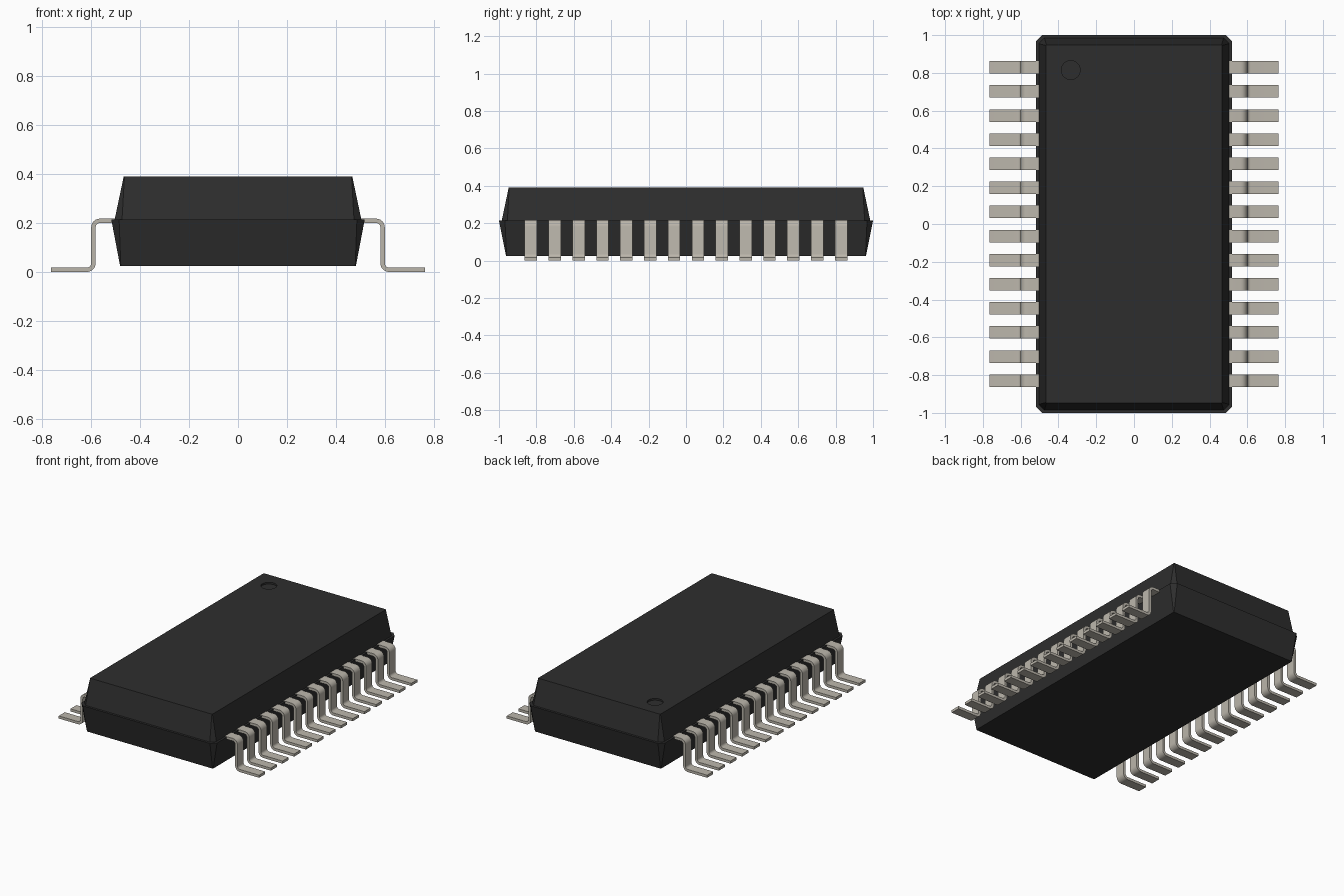
import bpy, bmesh, math
from mathutils import Vector

cube = bpy.data.objects.get("Cube")
if cube:
    bpy.data.objects.remove(cube, do_unlink=True)


def material(name, rgb, rough, metal=0.0):
    m = bpy.data.materials.new(name)
    m.use_nodes = True
    m.diffuse_color = (*rgb, 1)
    b = m.node_tree.nodes["Principled BSDF"]
    b.inputs["Base Color"].default_value = (*rgb, 1)
    b.inputs["Roughness"].default_value = rough
    b.inputs["Metallic"].default_value = metal
    return m


black = material("black plastic", (0.027, 0.027, 0.027), 0.6)
tin = material("tinned metal", (0.50, 0.47, 0.41), 0.4)


def make_object(name, bm, mat):
    bmesh.ops.recalc_face_normals(bm, faces=bm.faces)
    mesh = bpy.data.meshes.new(name)
    bm.to_mesh(mesh)
    bm.free()
    mesh.materials.append(mat)
    ob = bpy.data.objects.new(name, mesh)
    bpy.context.collection.objects.link(ob)
    return ob


def select_only(ob):
    bpy.ops.object.select_all(action='DESELECT')
    ob.select_set(True)
    bpy.context.view_layer.objects.active = ob


# Body: octagonal rings whose corner chamfers shrink towards top and bottom
def ring(bm, hx, hy, z, c):
    pts = []
    for sx, sy in ((1, 1), (-1, 1), (-1, -1), (1, -1)):
        a = (sx * hx, sy * (hy - c), z)
        b = (sx * (hx - c), sy * hy, z)
        pts += [a, b] if sx * sy > 0 else [b, a]
    return [bm.verts.new(p) for p in pts]


bm = bmesh.new()
rings = [ring(bm, *r) for r in (
    (0.482, 0.962, 0.025, 0.003),   # underside
    (0.518, 1.000, 0.215, 0.032),   # lower mould half at the seam
    (0.504, 0.985, 0.215, 0.030),   # upper mould half at the seam
    (0.467, 0.948, 0.391, 0.003),   # top
)]
for lo, hi in zip(rings, rings[1:]):
    for i in range(8):
        j = (i + 1) % 8
        bm.faces.new((lo[i], lo[j], hi[j], hi[i]))
bm.faces.new(rings[0])
bm.faces.new(rings[-1])
body = make_object("body", bm, black)

# Shallow round orientation mark sunk into the top
bpy.ops.mesh.primitive_cylinder_add(vertices=32, radius=0.05, depth=0.04,
                                    location=(-0.335, 0.815, 0.399))
cutter = bpy.context.object
cutter.name = "mark_cutter"
cutter.hide_render = True
cutter.data.materials.append(black)
cut = body.modifiers.new("mark", 'BOOLEAN')
cut.operation = 'DIFFERENCE'
cut.solver = 'EXACT'
cut.object = cutter
select_only(body)
bpy.ops.object.modifier_apply(modifier=cut.name)
bpy.data.objects.remove(cutter, do_unlink=True)


# Pin profile: a strip with two rounded bends
def arc(cx, cz, r, start, end, n=6):
    return [Vector((cx + r * math.cos(a), cz + r * math.sin(a)))
            for a in (math.radians(start + (end - start) * i / n)
                      for i in range(n + 1))]


T, R_IN, R_OUT = 0.018, 0.018, 0.036      # thickness and bend radii
TOP, X_OUT, TIP = 0.218, 0.600, 0.765
cx1, cz1 = X_OUT - R_OUT, TOP - R_OUT     # upper bend centre
cx2, cz2 = X_OUT + R_IN, R_OUT            # lower bend centre
outer = ([Vector((0.48, TOP))] + arc(cx1, cz1, R_OUT, 90, 0)
         + arc(cx2, cz2, R_IN, 180, 270) + [Vector((TIP, T))])
inner = ([Vector((0.48, TOP - T))] + arc(cx1, cz1, R_IN, 90, 0)
         + arc(cx2, cz2, R_OUT, 180, 270) + [Vector((TIP, 0))])

# One pin, repeated along the side and mirrored to the other
PINS, PITCH, WIDTH = 14, 0.1276, 0.066
y0 = -PITCH * (PINS - 1) / 2
bm = bmesh.new()
loops = []
for o, i in zip(outer, inner):
    loops.append([bm.verts.new((p.x, y0 + s * WIDTH / 2, p.y))
                  for p, s in ((o, -1), (o, 1), (i, 1), (i, -1))])
for a, b in zip(loops, loops[1:]):
    for k in range(4):
        m = (k + 1) % 4
        bm.faces.new((a[k], a[m], b[m], b[k]))
bm.faces.new(loops[0])
bm.faces.new(loops[-1])
pins = make_object("pins", bm, tin)
select_only(pins)
bpy.ops.object.shade_smooth_by_angle(angle=math.radians(30))
row = pins.modifiers.new("row", 'ARRAY')
row.count = PINS
row.use_relative_offset = False
row.use_constant_offset = True
row.constant_offset_displace = (0, PITCH, 0)
mirror = pins.modifiers.new("other_side", 'MIRROR')
mirror.use_axis = (True, False, False)
